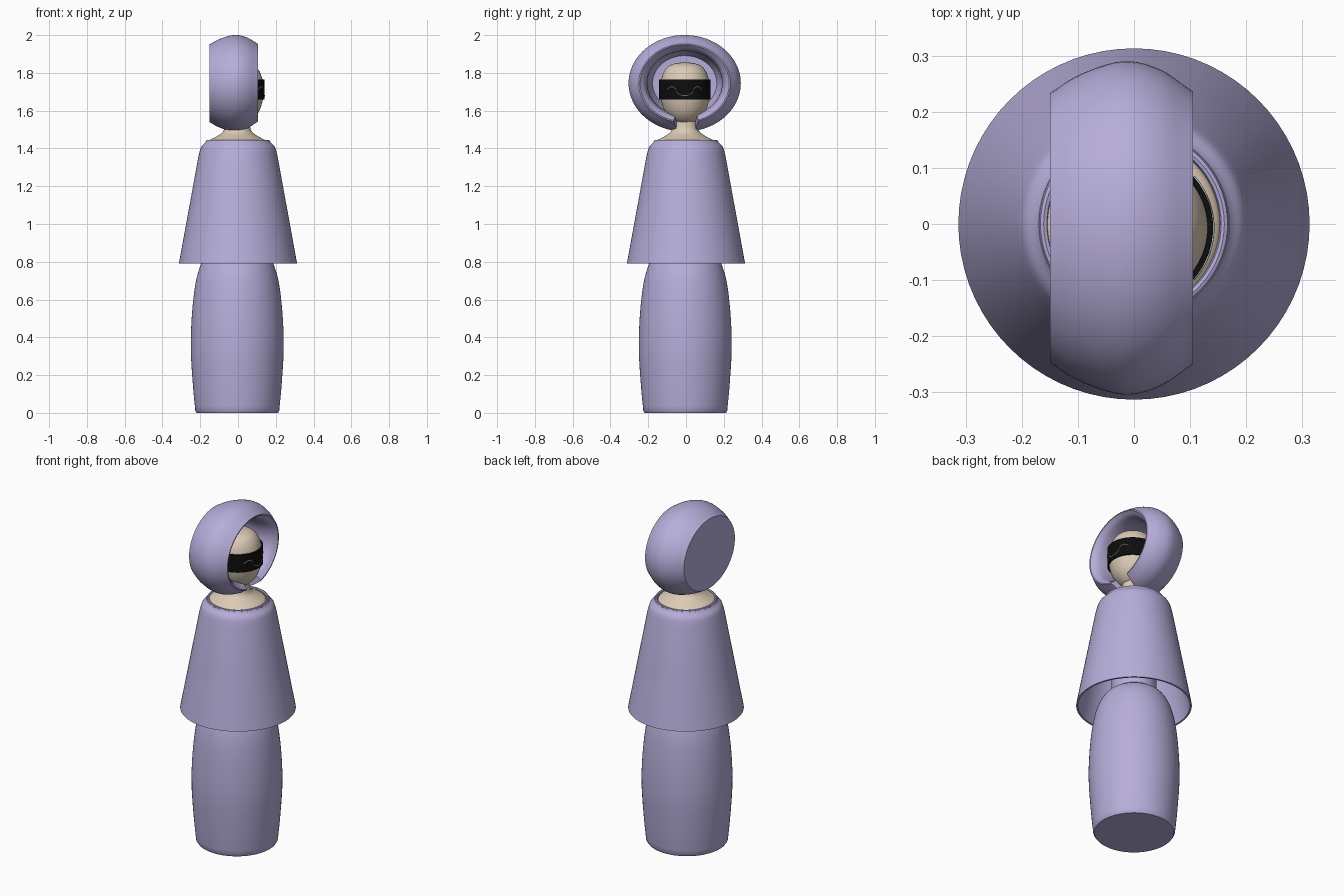
import bpy, bmesh, math
from mathutils import Vector

if "Cube" in bpy.data.objects:
    bpy.data.objects.remove(bpy.data.objects["Cube"])


def material(name, rgb):
    m = bpy.data.materials.new(name)
    m.diffuse_color = (*rgb, 1)
    m.use_nodes = True
    m.node_tree.nodes["Principled BSDF"].inputs["Base Color"].default_value = m.diffuse_color
    return m


LILAC = material("lilac", (0.47, 0.42, 0.70))
SKIN = material("skin", (0.72, 0.60, 0.47))
BLACK = material("black", (0.004, 0.004, 0.004))
WHITE = material("white", (0.85, 0.85, 0.85))


def finish(ob, mat, angle=40):
    ob.data.materials.append(mat)
    bpy.ops.object.select_all(action='DESELECT')
    ob.select_set(True)
    bpy.context.view_layer.objects.active = ob
    bpy.ops.object.shade_smooth_by_angle(angle=math.radians(angle))
    return ob


def smooth_profile(pts, n=5):
    """Catmull-Rom through the profile points."""
    p = [Vector(q) for q in pts]
    p = [2 * p[0] - p[1]] + p + [2 * p[-1] - p[-2]]
    out = []
    for a, b, c, d in zip(p, p[1:], p[2:], p[3:]):
        for i in range(n):
            t = i / n
            out.append(0.5 * (2 * b + (c - a) * t + (2 * a - 5 * b + 4 * c - d) * t * t
                              + (3 * b - a - 3 * c + d) * t ** 3))
    out.append(p[-2])
    return [(max(v.x, 0), v.y) for v in out]


def lathe(name, profile, mat, centre=(0, 0, 0), along_x=False, squash=1, segs=72, closed=False):
    """Revolve (radius, height) points about z, or about x when along_x is set."""
    bm = bmesh.new()
    rings = []
    for r, h in profile:
        ring = []
        for i in range(1 if r < 1e-5 else segs):
            a = 2 * math.pi * i / segs
            u, v = r * math.cos(a), r * math.sin(a)
            co = Vector((h, u, v * squash)) if along_x else Vector((u, v, h))
            ring.append(bm.verts.new(co + Vector(centre)))
        rings.append(ring)
    pairs = list(zip(rings, rings[1:])) + ([(rings[-1], rings[0])] if closed else [])
    for lo, hi in pairs:
        for i in range(segs):
            j = (i + 1) % segs
            q = [lo[i % len(lo)], lo[j % len(lo)], hi[j % len(hi)], hi[i % len(hi)]]
            bm.faces.new(list(dict.fromkeys(q)))
    bmesh.ops.recalc_face_normals(bm, faces=bm.faces)
    me = bpy.data.meshes.new(name)
    bm.to_mesh(me)
    bm.free()
    ob = bpy.data.objects.new(name, me)
    bpy.context.collection.objects.link(ob)
    return finish(ob, mat)


# Long skirt with the hidden torso rising inside the cape
skirt = smooth_profile([(0.222, 0.01), (0.235, 0.15), (0.246, 0.34), (0.24, 0.52), (0.222, 0.68),
                        (0.195, 0.78), (0.16, 0.84), (0.122, 0.87)])
lathe("skirt", [(0, 0), (0.215, 0), *skirt, (0.12, 1.38), (0, 1.38)], LILAC, (-0.004, -0.004, 0))

# Hollow flared cape with rounded shoulders
cape_out = smooth_profile([(0.209, 1.36), (0.196, 1.405), (0.175, 1.43)], 4)
lathe("cape", [(0.313, 0.79), (0.262, 1.07), *cape_out, (0.17, 1.438), (0.152, 1.43),
               (0.18, 1.39), (0.198, 1.35), (0.25, 1.07), (0.303, 0.79)], LILAC, closed=True)

# Thin collar edge around the neck opening
ring = [(0.161 + 0.008 * math.cos(math.pi * k / 4), 1.438 + 0.008 * math.sin(math.pi * k / 4))
        for k in range(8)]
lathe("collar", ring, LILAC, closed=True)

# Neck and shoulders
lathe("neck", smooth_profile([(0.16, 1.425), (0.15, 1.442), (0.11, 1.464), (0.078, 1.487),
                              (0.066, 1.52), (0.062, 1.57)]), SKIN, (-0.003, -0.004, 0))

# Egg-shaped head
lathe("head", smooth_profile([(0, 1.53), (0.055, 1.54), (0.098, 1.58), (0.122, 1.635), (0.132, 1.70),
                              (0.127, 1.76), (0.106, 1.815), (0.07, 1.845), (0, 1.858)]),
      SKIN, (0.004, -0.005, 0))

# Visor band
BC = (0.004, -0.007, 0)
lathe("visor_band", [(0.137, 1.66), (0.137, 1.765), (0.127, 1.765), (0.127, 1.66)], BLACK, BC,
      closed=True)

# Smiling face lines wrapped on the visor
def face_line(name, y, z, width, height):
    cu = bpy.data.curves.new(name, 'CURVE')
    cu.dimensions = '3D'
    cu.bevel_depth = 0.002
    cu.bevel_resolution = 1
    sp = cu.splines.new('POLY')
    sp.points.add(12)
    for i, p in enumerate(sp.points):
        t = i / 6 - 1
        yy = y + t * width / 2
        x = math.sqrt(0.1375 ** 2 - yy * yy)
        p.co = (BC[0] + x, BC[1] + yy, z + height * (1 - t * t), 1)
    ob = bpy.data.objects.new(name, cu)
    bpy.context.collection.objects.link(ob)
    cu.materials.append(WHITE)


face_line("left_eye", -0.068, 1.712, 0.046, 0.014)
face_line("right_eye", 0.068, 1.712, 0.046, 0.014)
face_line("smile", 0, 1.70, 0.09, -0.022)

# Hood: squashed round shell, flat at the back, open toward the face
outer = smooth_profile([(0.24, -0.15), (0.274, -0.095), (0.297, -0.02), (0.283, 0.045), (0.243, 0.105)])
inner = smooth_profile([(0.236, 0.105), (0.21, 0.075), (0.199, 0.02), (0.196, -0.06), (0.17, -0.135)])
hood = lathe("hood", [(0, -0.15), *outer, *inner, (0, -0.138)], LILAC, (0, -0.007, 1.745),
             along_x=True, squash=0.86, segs=96)

# Wedge notch under the chin
bm = bmesh.new()
bmesh.ops.create_cube(bm, size=1)
for v in bm.verts:
    front = v.co.x > 0
    v.co = Vector((0.2 if front else -0.01, math.copysign(0.085 if front else 0.04, v.co.y),
                   1.6 if v.co.z > 0 else 1.42))
me = bpy.data.meshes.new("notch_cutter")
bm.to_mesh(me)
bm.free()
cutter = bpy.data.objects.new("notch_cutter", me)
bpy.context.collection.objects.link(cutter)
cutter.hide_render = True
mod = hood.modifiers.new("notch", 'BOOLEAN')
mod.operation = 'DIFFERENCE'
mod.solver = 'EXACT'
mod.object = cutter
bpy.context.view_layer.objects.active = hood
bpy.ops.object.modifier_move_to_index(modifier="notch", index=0)
bpy.ops.object.modifier_apply(modifier="notch")
bpy.data.objects.remove(cutter)
